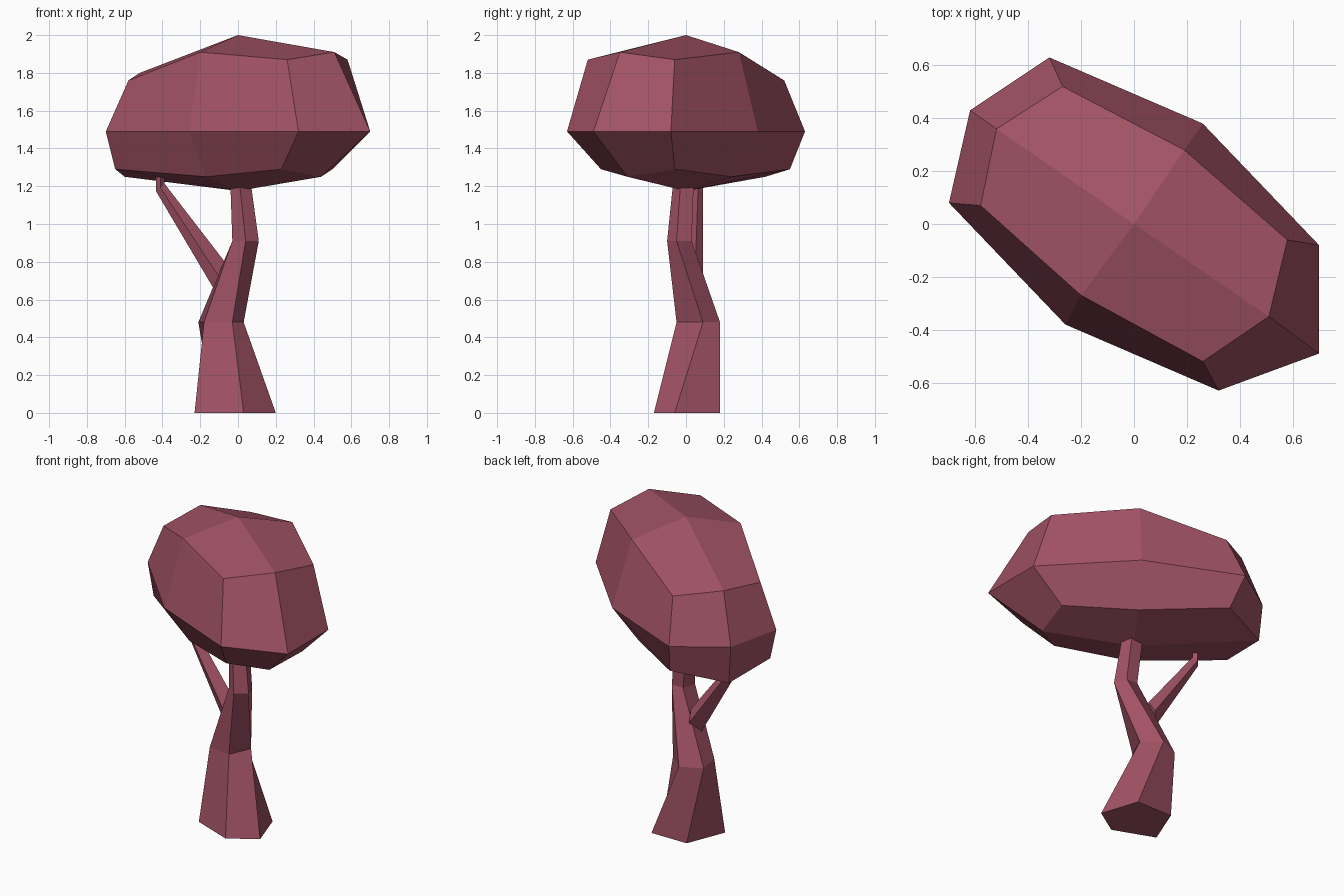
import bpy, bmesh
from mathutils import Vector

if "Cube" in bpy.data.objects:
    bpy.data.objects.remove(bpy.data.objects["Cube"])

mat = bpy.data.materials.new("dusty red")
mat.diffuse_color = (0.36, 0.085, 0.13, 1)
mat.use_nodes = True
mat.node_tree.nodes["Principled BSDF"].inputs["Base Color"].default_value = mat.diffuse_color


def loft(name, rings, bottom=None, top=None):
    """Skin matching rings; ends are flat caps or domes of quads round a pole."""
    bm = bmesh.new()
    vs = [[bm.verts.new(p) for p in r] for r in rings]
    n = len(vs[0])
    for a, b in zip(vs, vs[1:]):
        for i in range(n):
            j = (i + 1) % n
            bm.faces.new((a[i], a[j], b[j], b[i]))
    for ring, pole in ((vs[0], bottom), (vs[-1], top)):
        if pole is None:
            bm.faces.new(ring)
        else:
            p = bm.verts.new(pole)
            for i in range(1, n, 2):
                bm.faces.new((p, ring[i], ring[(i + 1) % n], ring[(i + 2) % n]))
    bmesh.ops.recalc_face_normals(bm, faces=bm.faces[:])
    me = bpy.data.meshes.new(name)
    bm.to_mesh(me)
    bm.free()
    me.materials.append(mat)
    ob = bpy.data.objects.new(name, me)
    bpy.context.collection.objects.link(ob)
    return ob


def level(pts, z):
    return [(x, y, z) for x, y in pts]


# Canopy: eight-sided lopsided dome
rim = level([(-.70, .08), (-.62, .43), (-.32, .63), (.26, .38),
             (.70, -.08), (.70, -.49), (.32, -.63), (-.26, -.38)], 1.49)
upper = [(-.58, .07, 1.76), (-.52, .36, 1.80), (-.27, .52, 1.76), (.19, .28, 1.91),
         (.58, -.06, 1.87), (.51, -.35, 1.91), (.26, -.52, 1.87), (-.20, -.27, 1.91)]
lower_xy = [(-.65, .07), (-.60, .42), (-.27, .55), (.17, .24),
            (.50, -.06), (.44, -.31), (.23, -.45), (-.17, -.25)]
lower = [(x, y, 1.25 if i % 2 else 1.29) for i, (x, y) in enumerate(lower_xy)]
loft("canopy", [lower, rim, upper], (0, 0, 1.175), (0, 0, 2))

# Trunk: five-sided and crooked
top = [(.01, -.07), (.07, -.03), (.05, .04), (-.03, .04), (-.04, -.03)]
loft("trunk", [
    level([(.03, -.17), (.20, -.06), (.12, .18), (-.13, .18), (-.23, -.07)], 0),
    level([(-.03, -.05), (.03, .09), (-.075, .18), (-.21, .12), (-.18, -.03)], .48),
    level([(.04, -.10), (.11, -.05), (.08, .03), (0, .03), (-.03, -.05)], .91),
    level(top, 1.2)])

# Branch: thin four-sided limb bending up into the canopy
tip = [(-.39, .065, 1.215), (-.41, .04, 1.19), (-.435, .065, 1.175), (-.41, .09, 1.19)]
loft("branch", [
    [(-.07, .05, .80), (-.10, .0, .72), (-.13, .03, .66), (-.085, .09, .73)],
    tip, [(x, y, 1.28) for x, y, z in tip]])
